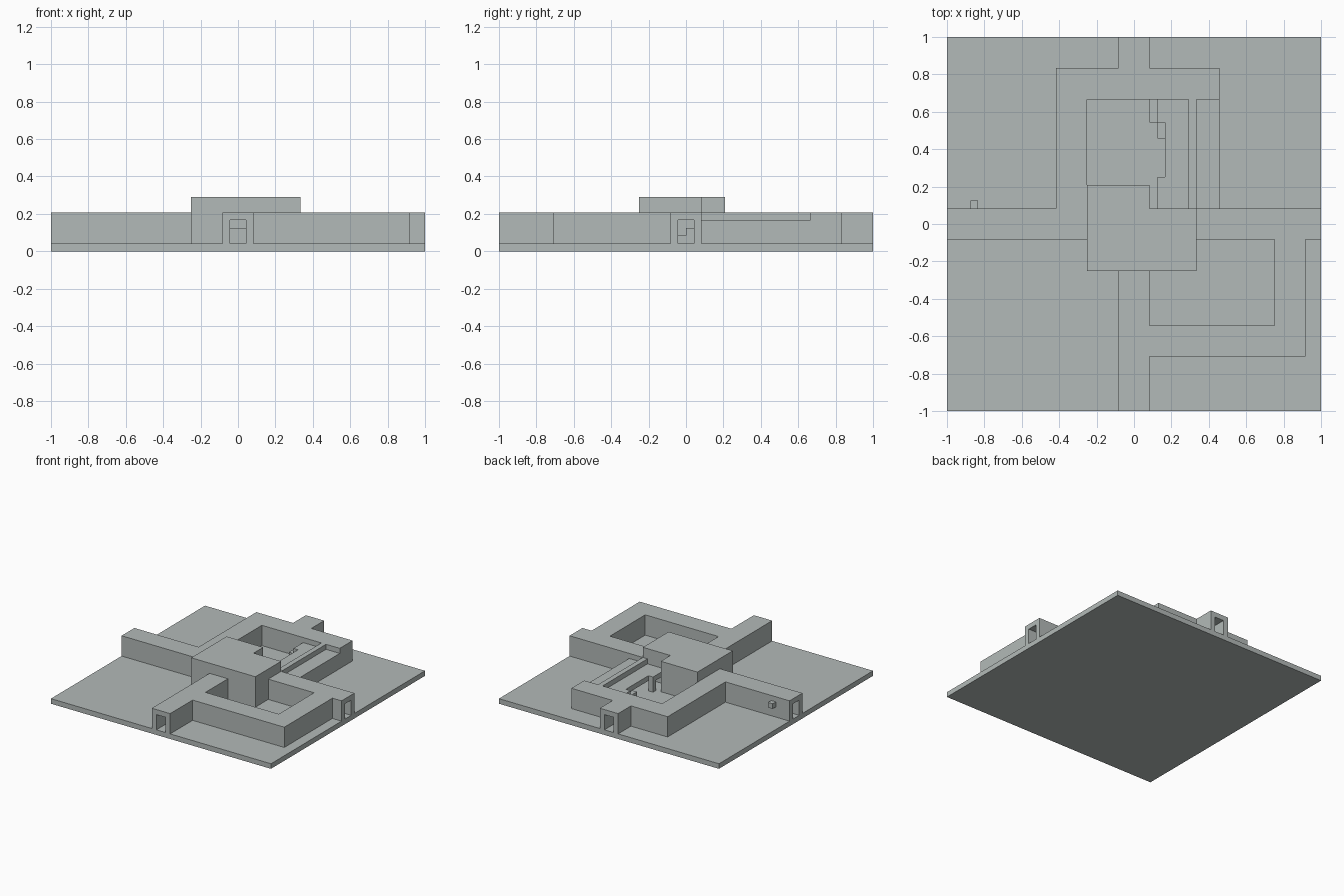
import bpy, bmesh
from mathutils import Matrix, Vector

cube = bpy.data.objects.get("Cube")
if cube:
    bpy.data.objects.remove(cube, do_unlink=True)

U = 1 / 24  # one building block

stone = bpy.data.materials.new("pale grey stone")
stone.use_nodes = True
GREY = (0.45, 0.49, 0.48, 1)
stone.diffuse_color = GREY
stone.node_tree.nodes["Principled BSDF"].inputs["Base Color"].default_value = GREY


def build(name, boxes):
    """One flat-shaded object from (x0, x1, y0, y1, z0, z1) boxes in blocks."""
    bm = bmesh.new()
    for x0, x1, y0, y1, z0, z1 in boxes:
        size = Vector((x1 - x0, y1 - y0, z1 - z0)) * U
        mid = Vector((x0 + x1, y0 + y1, z0 + z1)) * U / 2
        bmesh.ops.create_cube(bm, size=1,
                              matrix=Matrix.LocRotScale(mid, None, size))
    mesh = bpy.data.meshes.new(name)
    bm.to_mesh(mesh)
    bm.free()
    mesh.materials.append(stone)
    obj = bpy.data.objects.new(name, mesh)
    bpy.context.collection.objects.link(obj)


def corridor(name, x0, x1, y0, y1, along, top=5, caps=()):
    """Covered passage: two side walls, a roof and optional end walls."""
    ends = {"west": (x0, x0 + 1, y0, y1), "east": (x1 - 1, x1, y0, y1),
            "south": (x0, x1, y0, y0 + 1), "north": (x0, x1, y1 - 1, y1)}
    sides = ("south", "north") if along == "x" else ("west", "east")
    boxes = [ends[s] + (1, top) for s in sides + tuple(caps)]
    boxes.append((x0, x1, y0, y1, top - 1, top))
    build(name, boxes)


# Ground slab
build("ground_slab", [(-24, 24, -24, 24, 0, 1)])

# Entrance passages on all four sides
corridor("south_passage", -2, 2, -24, -6, "y")
corridor("east_passage", 8, 24, -2, 2, "x")
corridor("west_passage", -24, -6, -2, 2, "x")
corridor("north_passage", -2, 2, 20, 24, "y")

# Passage bending around the front yard
corridor("front_bend", 2, 22, -17, -13, "x", caps=["east"])
corridor("side_bend", 18, 22, -13, -2, "y")

# Passages around the rear court
corridor("rear_passage", -10, 11, 16, 20, "x", caps=["west", "east"])
corridor("court_west_passage", -10, -6, 2, 16, "y")
corridor("court_east_passage", 8, 11, 2, 16, "y", top=4)

# Tall central hall
build("central_hall", [(-6, 8, -6, 2, 1, 7), (-6, 2, 2, 5, 1, 7)])

# Court wall, gallery roof and its supports
build("court_wall", [(7, 8, 2, 16, 1, 5)])
build("gallery_roof", [(4, 7, 2, 16, 3, 4), (3, 4, 13, 16, 3, 4), (3, 4, 2, 5, 3, 4)])
build("gallery_supports", [(2, 3, 13, 16, 1, 3), (3, 4, 11, 13, 1, 3), (3, 4, 5, 6, 1, 4)])

# Steps inside the passages
build("south_steps", [(-1, 1, -7, -6, 1, 3)])
build("east_steps", [(8, 9, -1, 0, 1, 2), (8, 9, 0, 1, 1, 3)])

# Small block on the west passage wall
build("wall_block", [(-21, -20, 2, 3, 3, 4)])
